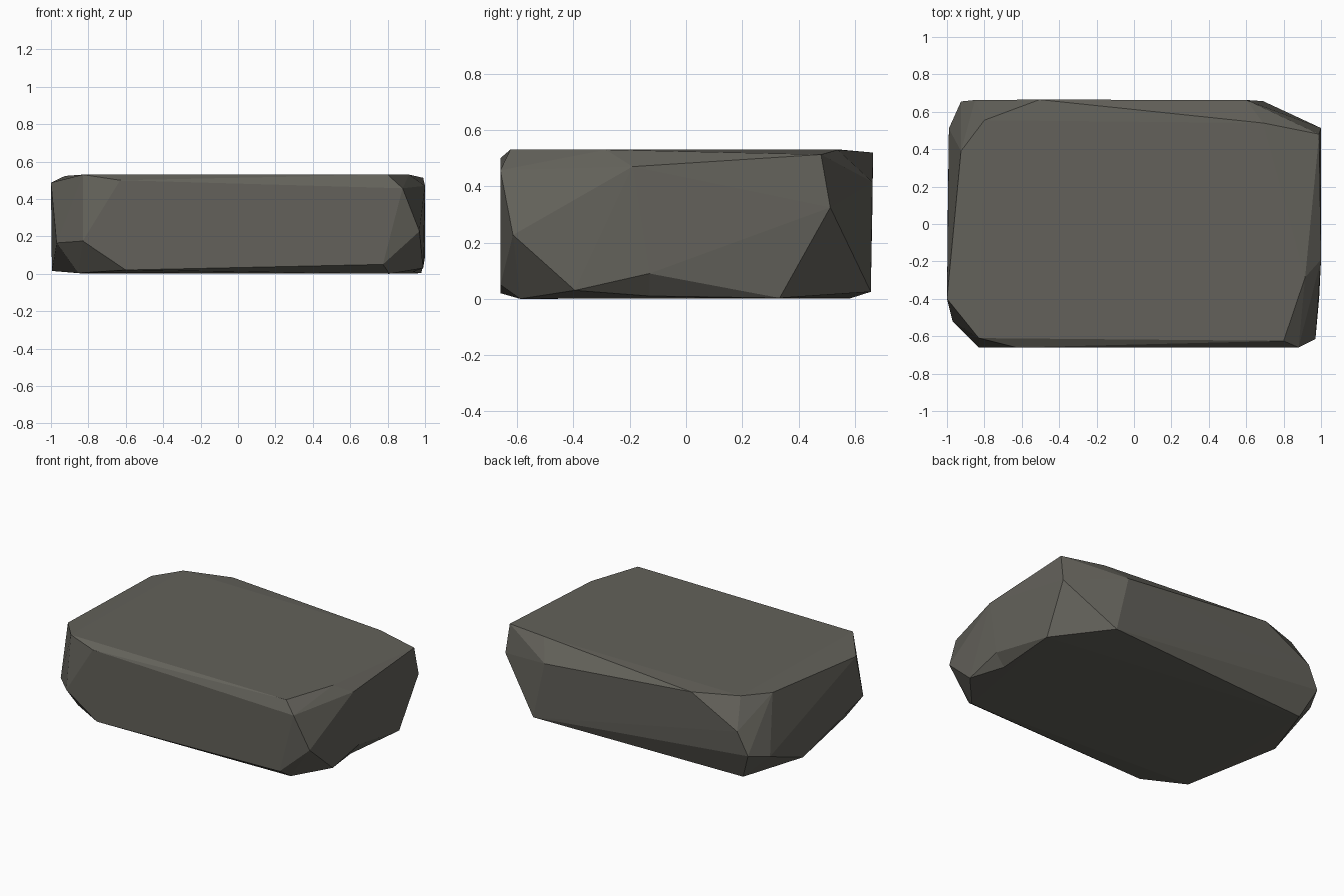
import bpy, bmesh

if "Cube" in bpy.data.objects:
    bpy.data.objects.remove(bpy.data.objects["Cube"])

# One flat warm-grey stone colour
stone = bpy.data.materials.new("warm_grey_stone")
stone.diffuse_color = (0.125, 0.121, 0.103, 1)
stone.use_nodes = True
stone.node_tree.nodes["Principled BSDF"].inputs["Base Color"].default_value = stone.diffuse_color


def hull(name, points):
    """Make a flat-shaded object wrapped tightly around the points."""
    bm = bmesh.new()
    for p in points:
        bm.verts.new(p)
    res = bmesh.ops.convex_hull(bm, input=bm.verts)
    loose = [v for v in bm.verts if not v.link_faces]
    bmesh.ops.delete(bm, geom=loose, context='VERTS')
    bmesh.ops.recalc_face_normals(bm, faces=bm.faces)
    me = bpy.data.meshes.new(name)
    bm.to_mesh(me)
    bm.free()
    me.materials.append(stone)
    ob = bpy.data.objects.new(name, me)
    bpy.context.collection.objects.link(ob)
    return ob


# Outline of the flat top
top = [(-.83, -.61, .53), (.80, -.625, .53), (.915, -.285, .53), (.99, .48, .513),
       (.69, .54, .53), (-.505, .665, .52), (-.80, .555, .53), (-.925, .39, .523),
       (-1, -.40, .487)]

# Chipped corners around the sides
sides = [(-.63, -.66, .50), (.88, -.66, .457), (.97, -.615, .227), (-.83, -.66, .175),
         (-.97, -.52, .165), (1, -.19, .47), (1, .513, .325), (.60, .663, .415),
         (-.85, .663, .34), (-.925, .655, .19), (-.99, .51, .15)]

# Outline of the base
notch_front, notch_top, notch_back = (.99, -.395, .03), (1, -.13, .09), (.98, .333, .003)
base = [(-.60, -.66, .02), (.775, -.66, .05), (.81, -.59, 0), notch_front, notch_top,
        notch_back, (.69, .657, .025), (-.84, .585, .002), (-.995, .165, .015),
        (-.855, -.50, .004)]

block = hull("stone_block", top + sides + base)

# Small chip missing from the lower right edge
cutter = hull("chip_cutter", [notch_front, notch_top, notch_back, (.935, -.13, .008),
                              (1.1, -.1, -.1)])
cutter.hide_render = True
cutter.hide_viewport = True
chip = block.modifiers.new("chip", 'BOOLEAN')
chip.operation = 'DIFFERENCE'
chip.solver = 'EXACT'
chip.object = cutter
